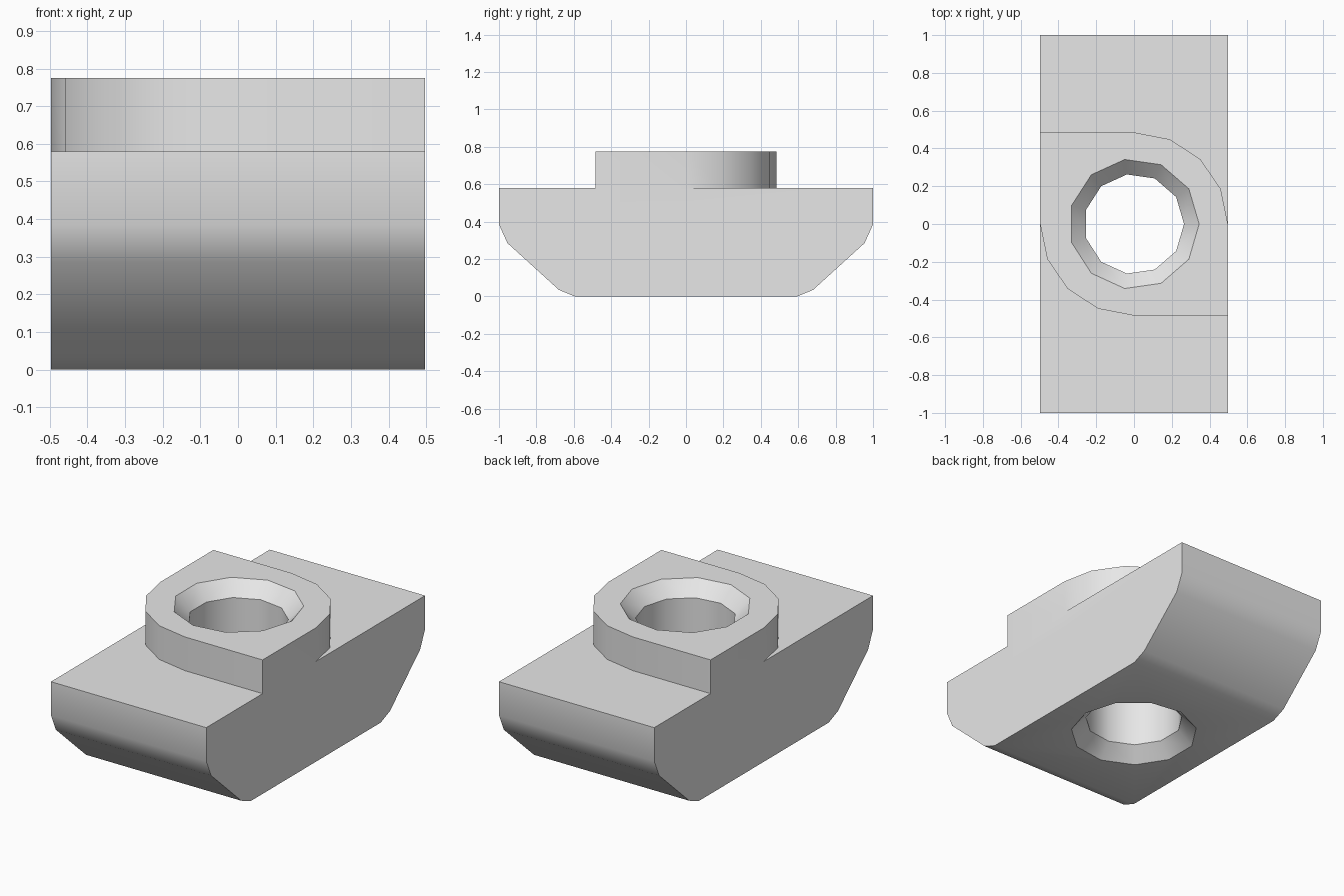
import bpy, bmesh
from math import cos, sin, pi, radians
from mathutils import Vector

old = bpy.data.objects.get("Cube")
if old:
    bpy.data.objects.remove(old, do_unlink=True)

HALF_W, BOSS_Y = 0.497, 0.485
SHOULDER, TOP = 0.58, 0.775
HOLE_R, CHAMFER, HOLE_SIDES = 0.265, 0.08, 11

steel = bpy.data.materials.new("light grey")
steel.use_nodes = True
grey = (0.8, 0.8, 0.8, 1)
steel.diffuse_color = grey
steel.node_tree.nodes["Principled BSDF"].inputs["Base Color"].default_value = grey


def finish(name, bm):
    bmesh.ops.recalc_face_normals(bm, faces=bm.faces)
    mesh = bpy.data.meshes.new(name)
    bm.to_mesh(mesh)
    bm.free()
    mesh.materials.append(steel)
    obj = bpy.data.objects.new(name, mesh)
    bpy.context.collection.objects.link(obj)
    return obj


def prism(name, outline, direction):
    bm = bmesh.new()
    face = bm.faces.new([bm.verts.new(p) for p in outline])
    top = bmesh.ops.extrude_face_region(bm, geom=[face])["geom"]
    verts = [v for v in top if isinstance(v, bmesh.types.BMVert)]
    bmesh.ops.translate(bm, verts=verts, vec=Vector(direction))
    return finish(name, bm)


def combine(target, tool, operation):
    mod = target.modifiers.new(operation.lower(), "BOOLEAN")
    mod.operation, mod.solver, mod.object = operation, "EXACT", tool
    bpy.context.view_layer.objects.active = target
    bpy.ops.object.modifier_apply(modifier=mod.name)
    bpy.data.objects.remove(tool, do_unlink=True)


# Body: boat-shaped section swept across the width
half = [(0.595, 0), (0.68, 0.035), (0.955, 0.285), (1, 0.385), (1, SHOULDER)]
section = half + [(-y, z) for y, z in reversed(half)]
nut = prism("slot_nut", [(-HALF_W, y, z) for y, z in section], (2 * HALF_W, 0, 0))

# Boss: two rounded and two square corners, point-symmetric
arc = [(HALF_W * sin(i * pi / 8), BOSS_Y * cos(i * pi / 8)) for i in range(5)]
side = [(-HALF_W, BOSS_Y)] + arc
outline = side + [(-x, -y) for x, y in side]
base = SHOULDER - 0.1
boss = prism("boss", [(x, y, base) for x, y in outline], (0, 0, TOP - base))
combine(nut, boss, "UNION")

# Through hole with a chamfer at each end
over = 0.02
wide = HOLE_R + CHAMFER + over
rings = [(wide, -over), (HOLE_R, CHAMFER), (HOLE_R, TOP - CHAMFER), (wide, TOP + over)]
bm = bmesh.new()
loops = [[bm.verts.new((r * cos(2 * pi * i / HOLE_SIDES), r * sin(2 * pi * i / HOLE_SIDES), z))
          for i in range(HOLE_SIDES)] for r, z in rings]
for low, high in zip(loops, loops[1:]):
    for i in range(HOLE_SIDES):
        j = (i + 1) % HOLE_SIDES
        bm.faces.new((low[i], low[j], high[j], high[i]))
bm.faces.new(loops[0])
bm.faces.new(loops[-1])
cutter = finish("hole_cutter", bm)
cutter.hide_render = True
combine(nut, cutter, "DIFFERENCE")

# Smooth the curved walls, keep the machined edges crisp
bpy.ops.object.select_all(action="DESELECT")
nut.select_set(True)
bpy.context.view_layer.objects.active = nut
bpy.ops.object.shade_smooth_by_angle(angle=radians(35))
